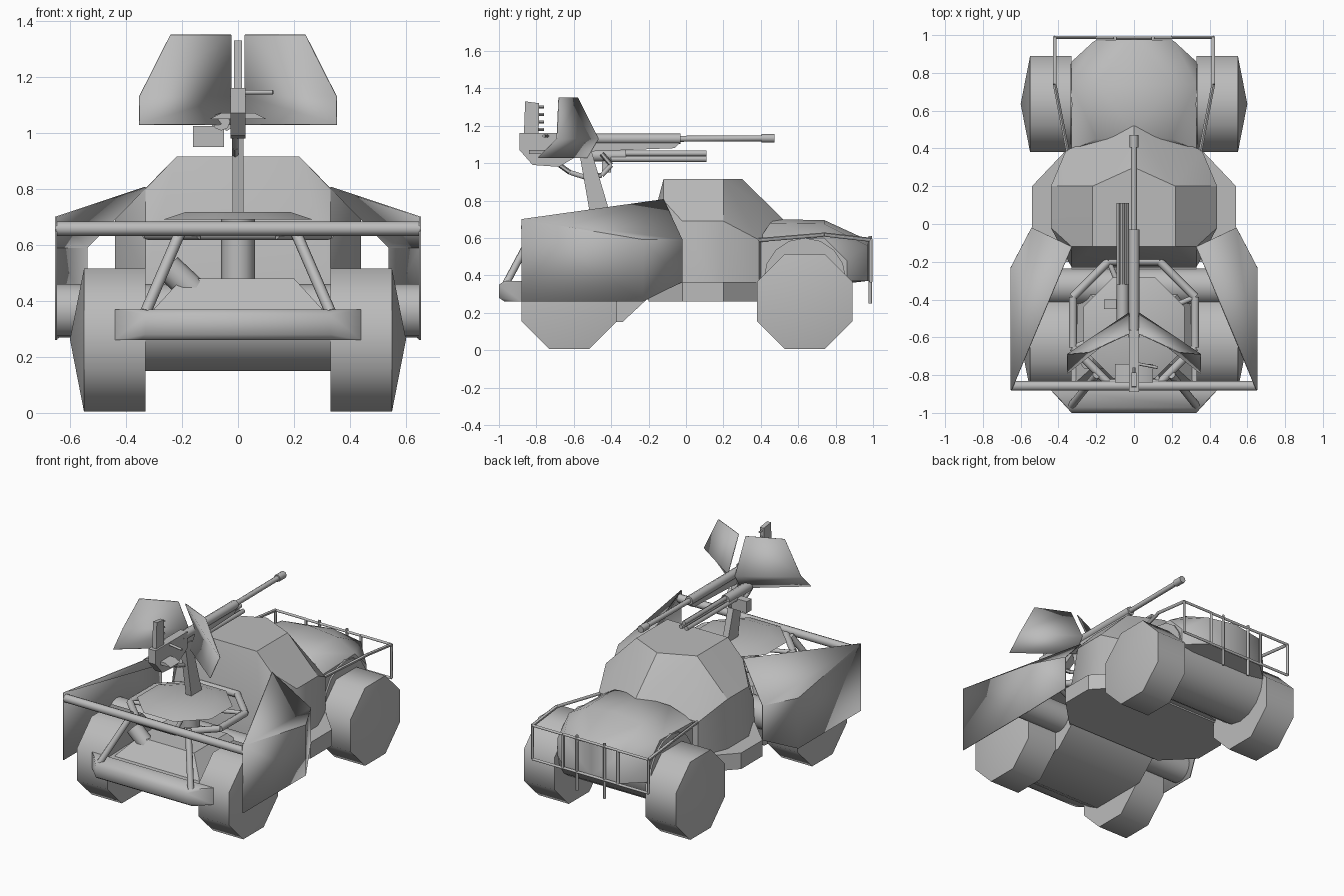
import bpy, bmesh, math
from mathutils import Vector

cube = bpy.data.objects.get("Cube")
if cube:
    bpy.data.objects.remove(cube, do_unlink=True)

grey = bpy.data.materials.new("plain_grey")
grey.use_nodes = True
grey.diffuse_color = (0.5, 0.5, 0.5, 1)
grey.node_tree.nodes["Principled BSDF"].inputs["Base Color"].default_value = (0.5, 0.5, 0.5, 1)


def finish(name, bm, angle=30):
    """Turn a bmesh into a named object with angle-limited smoothing."""
    bmesh.ops.recalc_face_normals(bm, faces=bm.faces)
    mesh = bpy.data.meshes.new(name)
    bm.to_mesh(mesh)
    bm.free()
    for p in mesh.polygons:
        p.use_smooth = True
    mesh.set_sharp_from_angle(angle=math.radians(angle))
    mesh.materials.append(grey)
    obj = bpy.data.objects.new(name, mesh)
    bpy.context.collection.objects.link(obj)
    return obj


def hull(name, points, mirror=True, angle=30):
    """Convex solid around the points, mirrored across x."""
    pts = set(points)
    if mirror:
        pts |= {(-x, y, z) for x, y, z in points}
    bm = bmesh.new()
    for p in pts:
        bm.verts.new(p)
    res = bmesh.ops.convex_hull(bm, input=bm.verts)
    bmesh.ops.delete(bm, geom=[v for v in bm.verts if not v.link_faces], context="VERTS")
    bmesh.ops.dissolve_limit(bm, angle_limit=0.02, verts=bm.verts, edges=bm.edges)
    return finish(name, bm, angle)


def box(name, lo, hi):
    return hull(name, [(x, y, z) for x in (lo[0], hi[0]) for y in (lo[1], hi[1])
                       for z in (lo[2], hi[2])], mirror=False)


def tubes(name, segments, radius, sides=8, angle=60):
    """Straight tubes between pairs of points, in one object."""
    bm = bmesh.new()
    for a, b in segments:
        a, b = Vector(a), Vector(b)
        res = bmesh.ops.create_cone(bm, cap_ends=True, segments=sides, radius1=radius,
                                    radius2=radius, depth=(b - a).length)
        rot = (b - a).to_track_quat("Z", "Y").to_matrix()
        for v in res["verts"]:
            v.co = rot @ v.co + (a + b) / 2
    return finish(name, bm, angle)


def chain(pts, closed=False):
    return list(zip(pts, pts[1:] + (pts[:1] if closed else [])))


def sheet(name, points, faces, thickness=0.006):
    bm = bmesh.new()
    vs = [bm.verts.new(p) for p in points]
    for f in faces:
        bm.faces.new([vs[i] for i in f])
    obj = finish(name, bm)
    mod = obj.modifiers.new("thickness", "SOLIDIFY")
    mod.thickness = thickness
    mod.offset = 0
    return obj


def flip(points, s):
    return [(x * s, y, z) for x, y, z in points]


# Wheels: eight-sided with a shallow pointed outer face
for side, s in (("left", 1), ("right", -1)):
    for end, cy in (("nose", 0.635), ("tail", -0.625)):
        pts = [(s * 0.6, cy, 0.262)]
        for i in range(8):
            t = math.radians(22.5 + 45 * i)
            pts += [(s * x, cy + 0.276 * math.cos(t), 0.26 + 0.276 * math.sin(t))
                    for x in (0.33, 0.55)]
        hull(f"{end}_wheel_{side}", pts, False, 50)

# Cabin
hull("cabin", [(0.22, -0.12, 0.915), (0.22, 0.2, 0.915), (0, 0.3, 0.915),
               (0.33, -0.12, 0.8), (0.44, -0.02, 0.69), (0.44, 0.2, 0.69),
               (0.36, 0.39, 0.59), (0, 0.53, 0.69), (0.44, -0.02, 0.27),
               (0.44, 0.2, 0.27), (0.36, 0.39, 0.27), (0, 0.5, 0.27),
               (0.33, -0.23, 0.5), (0.33, -0.23, 0.27)])
hull("cabin_skirt", [(x, y, z) for z in (0.26, 0.365) for x, y in
                     ((0.54, -0.02), (0.54, 0.2), (0.36, 0.39), (0.36, -0.2))])

# Hood and rounded chassis between the wheels
hull("hood", [(0, 0.48, 0.7), (0.2, 0.45, 0.68), (0.33, 0.39, 0.59), (0, 0.74, 0.695),
              (0.2, 0.74, 0.675), (0.33, 0.74, 0.6), (0.33, 0.86, 0.48), (0.21, 0.97, 0.56),
              (0, 0.98, 0.585), (0, 0.98, 0.37), (0.21, 0.97, 0.37), (0.33, 0.86, 0.37),
              (0.33, 0.39, 0.3)], angle=40)
tubes("nose_axle_housing", [((-0.34, 0.635, 0.38), (0.34, 0.635, 0.38))], 0.22, 16)
hull("tail_chassis", [(0.33, y, z) for y, z in ((-0.34, 0.15), (-0.75, 0.15), (-0.84, 0.2),
                      (-0.89, 0.28), (-0.89, 0.36), (-0.2, 0.38), (-0.2, 0.28))], angle=45)
hull("engine_block", [(0.31, -0.84, 0.36), (0.2, -0.74, 0.48), (0.2, -0.4, 0.48),
                      (0.31, -0.3, 0.36)])
tubes("exhaust_drum", [((-0.25, -0.72, 0.52), (-0.1, -0.72, 0.38))], 0.05, 10)
tubes("cross_tank", [((-0.65, -0.33, 0.365), (0.65, -0.33, 0.365))], 0.095, 16)

# Tail bumper tank, top rail and struts
hull("tail_bumper", [(0.44, -0.88, 0.26), (0.44, -0.88, 0.37), (0.33, -1, 0.28),
                     (0.33, -1, 0.35), (0.35, -0.97, 0.26), (0.35, -0.97, 0.37)], angle=60)
tubes("tail_rail", [((-0.65, -0.857, 0.658), (0.65, -0.857, 0.658))], 0.026, 10)
tubes("tail_struts", [((s * 0.2, -0.8, 0.66), (s * 0.33, -0.96, 0.36)) for s in (-1, 1)], 0.02)

# Side armour
armour = [(0.65, -0.88, 0.70), (0.65, -0.23, 0.59), (0.54, -0.02, 0.59), (0.33, -0.12, 0.805),
          (0.65, -0.88, 0.26), (0.65, -0.23, 0.26), (0.54, -0.02, 0.365)]
for side, s in (("left", 1), ("right", -1)):
    sheet(f"side_armour_{side}", flip(armour, s), [(0, 1, 2, 3), (0, 4, 5, 1), (1, 5, 6, 2)])


# Gun platform, hand ring and pedestal
def ring(cy, r, z):
    return [(r * math.cos(math.radians(22.5 + 45 * i)),
             cy + r * math.sin(math.radians(22.5 + 45 * i)), z) for i in range(8)]


hull("gun_platform", ring(-0.55, 0.2, 0.718) + ring(-0.55, 0.29, 0.69), False)
octagon = ring(-0.52, 0.35, 0.64)
tubes("platform_ring", chain(octagon, True), 0.022)
tubes("platform_spokes", [((0, -0.52, 0.64), p) for p in octagon[::2]], 0.014)
tubes("platform_column", [((0, -0.5, 0.4), (0, -0.5, 0.7))], 0.06, 12)
hull("gun_arm", [(0.02, -0.51, 0.71), (0.02, -0.4, 0.71), (0.02, -0.575, 1.08),
                 (0.02, -0.51, 1.08)])

# Main gun
tubes("barrel_sleeve", [((0, -0.6, 1.13), (0, -0.03, 1.13))], 0.028)
tubes("barrel", [((0, -0.05, 1.13), (0, 0.42, 1.133))], 0.016)
tubes("muzzle", [((0, 0.405, 1.133), (0, 0.472, 1.133))], 0.023)
hull("sleeve_rest", [(0.015, -0.58, 1.06), (0.015, -0.58, 1.11), (0.015, -0.03, 1.11),
                     (0.015, -0.06, 1.08)])
hull("receiver", [(0.026, y, z) for y, z in ((-0.89, 1.16), (-0.89, 1.07), (-0.82, 0.99),
                  (-0.68, 0.98), (-0.56, 1.05), (-0.56, 1.16))])
hull("breech_plate", [(0.1, -0.84, 1.05), (0.1, -0.74, 1.05), (0.06, -0.84, 1.07),
                      (0.06, -0.74, 1.07)])
hull("magazine", [(0.014, -0.87, 1.06), (0.014, -0.79, 1.06), (0.014, -0.86, 1.33),
                  (0.014, -0.785, 1.32)])
tubes("magazine_teeth", [((0, -0.79, z), (0, -0.76, z)) for z in
                         (1.14, 1.18, 1.22, 1.26, 1.3)], 0.007, 4)
tubes("crank_handle", [((0.02, -0.74, 1.145), (0.125, -0.76, 1.145))], 0.008)
guard = [(-0.01, y, z) for y, z in ((-0.69, 1.0), (-0.62, 0.95), (-0.54, 0.925),
         (-0.45, 0.935), (-0.4, 0.99), (-0.45, 1.05))]
tubes("hand_guard", chain(guard), 0.013, 6)

# Secondary gun and ammunition box
tubes("small_gun_barrels", [((x, -0.4, z), (x, 0.11, z)) for x, z in
                            ((-0.08, 1.022), (-0.04, 1.022), (-0.06, 1.052))], 0.015, 6)
tubes("small_gun_body", [((-0.06, -0.56, 1.04), (-0.06, -0.32, 1.04))], 0.032)
box("ammo_box", (-0.16, -0.45, 0.95), (-0.05, -0.4, 1.025))

# Gun shields
shield = [(0.025, -0.58, 1.35), (0.24, -0.68, 1.35), (0.352, -0.69, 1.13),
          (0.025, -0.47, 1.13), (0.352, -0.79, 1.03), (0.025, -0.53, 1.03)]
for side, s in (("left", 1), ("right", -1)):
    sheet(f"gun_shield_{side}", flip(shield, s), [(0, 1, 2, 3), (3, 2, 4, 5)])

# Nose guard frame and side rails
frame, rails = [], []
for s in (-1, 1):
    square = [(s * x, 0.988, z) for x, z in ((0.42, 0.59), (0.2, 0.59), (0.2, 0.37), (0.42, 0.37))]
    frame += chain(square, True)
    frame.append(((s * 0.1, 0.985, 0.25), (s * 0.1, 0.985, 0.61)))
    rails += chain([(s * 0.42, 0.988, 0.59), (s * 0.42, 0.74, 0.618), (s * 0.35, 0.38, 0.588)])
frame += [((-0.2, 0.985, z), (0.2, 0.985, z)) for z in (0.37, 0.59)]
tubes("nose_guard", frame, 0.009, 6)
tubes("side_rails", rails, 0.011, 6)
